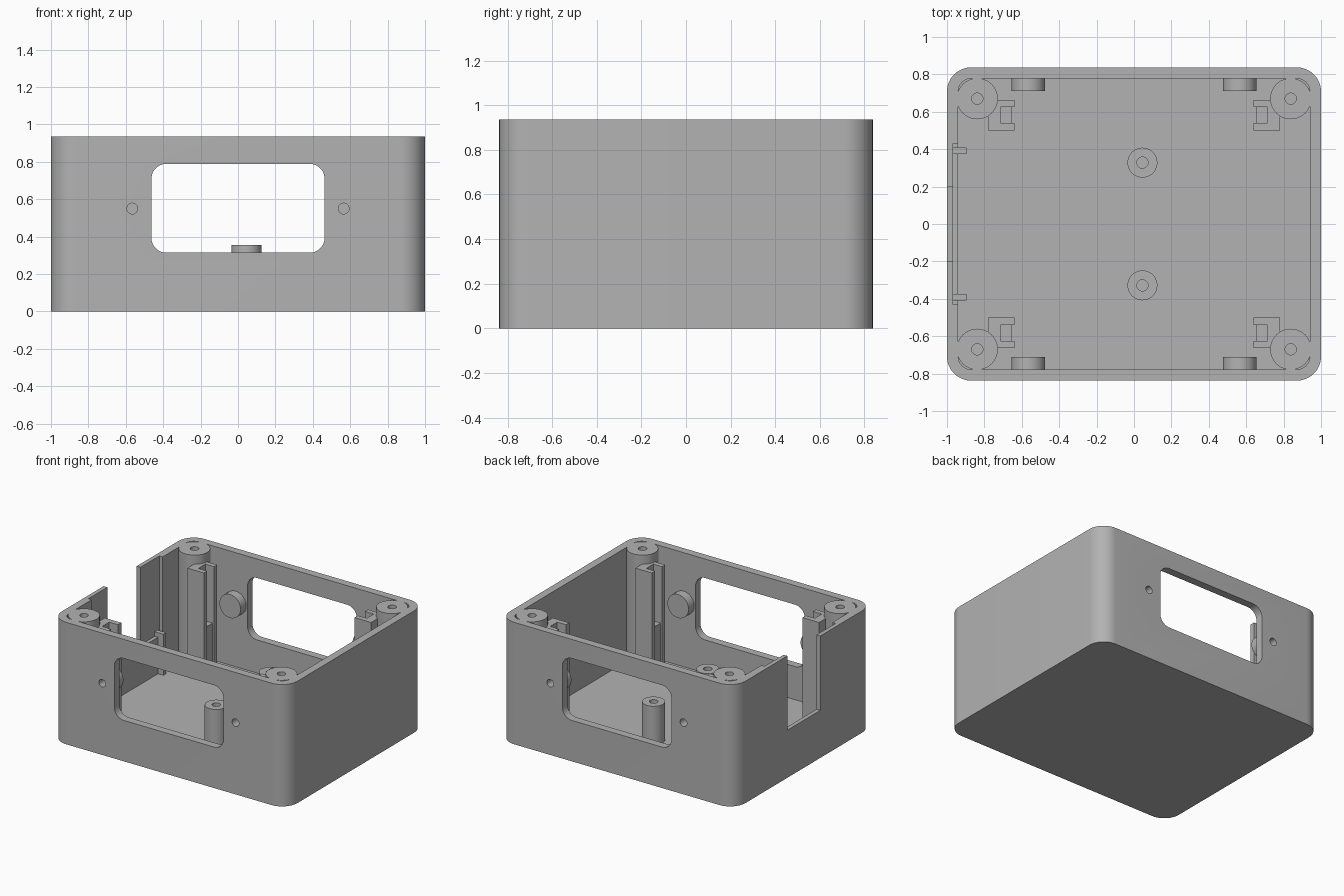
import bpy, bmesh, math
from mathutils import Matrix

cube = bpy.data.objects.get("Cube")
if cube:
    bpy.data.objects.remove(cube, do_unlink=True)

grey = bpy.data.materials.new("plain grey")
grey.use_nodes = True
grey.diffuse_color = (0.45, 0.45, 0.45, 1)
grey.node_tree.nodes["Principled BSDF"].inputs["Base Color"].default_value = grey.diffuse_color

HX, HY, TOP = 1.0, 0.8375, 0.935      # outer half sizes and height
WALL, FLOOR = 0.06, 0.06
CORNER = 0.13
SIDES = [(sx, sy) for sx in (-1, 1) for sy in (-1, 1)]


def prism(name, points, low, high, axis="Z"):
    """Extrude an outline along z, or along y with the outline in x and z."""
    bm = bmesh.new()
    base = bm.faces.new([bm.verts.new((u, v, low)) for u, v in points])
    moved = bmesh.ops.extrude_face_region(bm, geom=[base])["geom"]
    verts = [g for g in moved if isinstance(g, bmesh.types.BMVert)]
    bmesh.ops.translate(bm, verts=verts, vec=(0, 0, high - low))
    if axis == "Y":
        swap = Matrix(((1, 0, 0, 0), (0, 0, 1, 0), (0, 1, 0, 0), (0, 0, 0, 1)))
        bm.transform(swap)
    bmesh.ops.recalc_face_normals(bm, faces=bm.faces)
    mesh = bpy.data.meshes.new(name)
    bm.to_mesh(mesh)
    bm.free()
    mesh.materials.append(grey)
    obj = bpy.data.objects.new(name, mesh)
    bpy.context.collection.objects.link(obj)
    return obj


def rounded(cx, cy, hx, hy, r, steps=12):
    pts = []
    for q, (sx, sy) in enumerate([(1, 1), (-1, 1), (-1, -1), (1, -1)]):
        for i in range(steps + 1):
            a = math.pi / 2 * (q + i / steps)
            pts.append((cx + sx * (hx - r) + r * math.cos(a),
                        cy + sy * (hy - r) + r * math.sin(a)))
    return pts


def circle(cx, cy, r, n=40):
    return [(cx + r * math.cos(2 * math.pi * i / n),
             cy + r * math.sin(2 * math.pi * i / n)) for i in range(n)]


def rect(x0, x1, y0, y1):
    return [(x0, y0), (x1, y0), (x1, y1), (x0, y1)]


def combine(target, tool, operation="DIFFERENCE"):
    mod = target.modifiers.new("combine", "BOOLEAN")
    mod.operation, mod.object, mod.solver = operation, tool, "EXACT"
    bpy.context.view_layer.objects.active = target
    bpy.ops.object.modifier_apply(modifier=mod.name)
    bpy.data.objects.remove(tool, do_unlink=True)


def smooth(obj):
    bpy.ops.object.select_all(action="DESELECT")
    obj.select_set(True)
    bpy.context.view_layer.objects.active = obj
    bpy.ops.object.shade_smooth_by_angle(angle=math.radians(30))


# Open box with rounded corners
box = prism("box_shell", rounded(0, 0, HX, HY, CORNER), 0, TOP)
combine(box, prism("cavity", rounded(0, 0, HX - WALL, HY - WALL, CORNER - WALL), FLOOR, TOP + 0.1))

# Corner screw bosses, flush with the rim
for sx, sy in SIDES:
    x, y = sx * 0.838, sy * 0.67
    combine(box, prism("boss", circle(x, y, 0.11), FLOOR / 2, TOP), "UNION")
    combine(box, prism("boss_hole", circle(x, y, 0.03), 0.5, TOP + 0.1))

# Matching windows through the front and back walls
combine(box, prism("window", rounded(0, 0.5515, 0.463, 0.2375, 0.08), -1, 1, "Y"))

# Notch in the right wall, with a wider shallow recess on its inside
combine(box, prism("notch", rect(-1.1, -0.9, -0.2, 0.2), 0.365, TOP + 0.1))
combine(box, prism("recess", rect(-0.968, -0.9, -0.43, 0.43), 0.34, TOP + 0.1))

# Round pads inside the front and back walls, with blind screw holes from outside
for sx, sy in SIDES:
    x = sx * 0.565
    pad = prism("wall_pad", circle(x, 0.55, 0.09), *sorted((sy * 0.71, sy * 0.80)), "Y")
    for part in (box, pad):
        span = sorted((sy * 0.74, sy * 0.95))
        combine(part, prism("pilot", circle(x, 0.55, 0.029, 24), *span, "Y"))
    smooth(pad)
smooth(box)

# Slotted uprights that open toward the middle, with a stop in each slot
for sx, sy in SIDES:
    outline = [(0.78, 0.5), (0.64, 0.5), (0.64, 0.54), (0.715, 0.54),
               (0.715, 0.625), (0.64, 0.625), (0.64, 0.662), (0.78, 0.662)]
    prism("slotted_upright", [(sx * u, sy * v) for u, v in outline], FLOOR / 2, 0.865)
    prism("slot_stop", [(sx * u, sy * v) for u, v in rect(0.652, 0.74, 0.53, 0.635)],
          FLOOR / 2, 0.43)

# Hollow posts on the floor and lugs beside the notch
for sy in (-1, 1):
    post = prism("floor_post", circle(0.045, sy * 0.328, 0.08), FLOOR / 2, 0.355)
    combine(post, prism("post_hole", circle(0.045, sy * 0.328, 0.03, 24), FLOOR, 0.5))
    smooth(post)
    prism("notch_lug", [(x, sy * y) for x, y in rect(-0.968, -0.895, 0.373, 0.408)],
          FLOOR / 2, 0.375)
